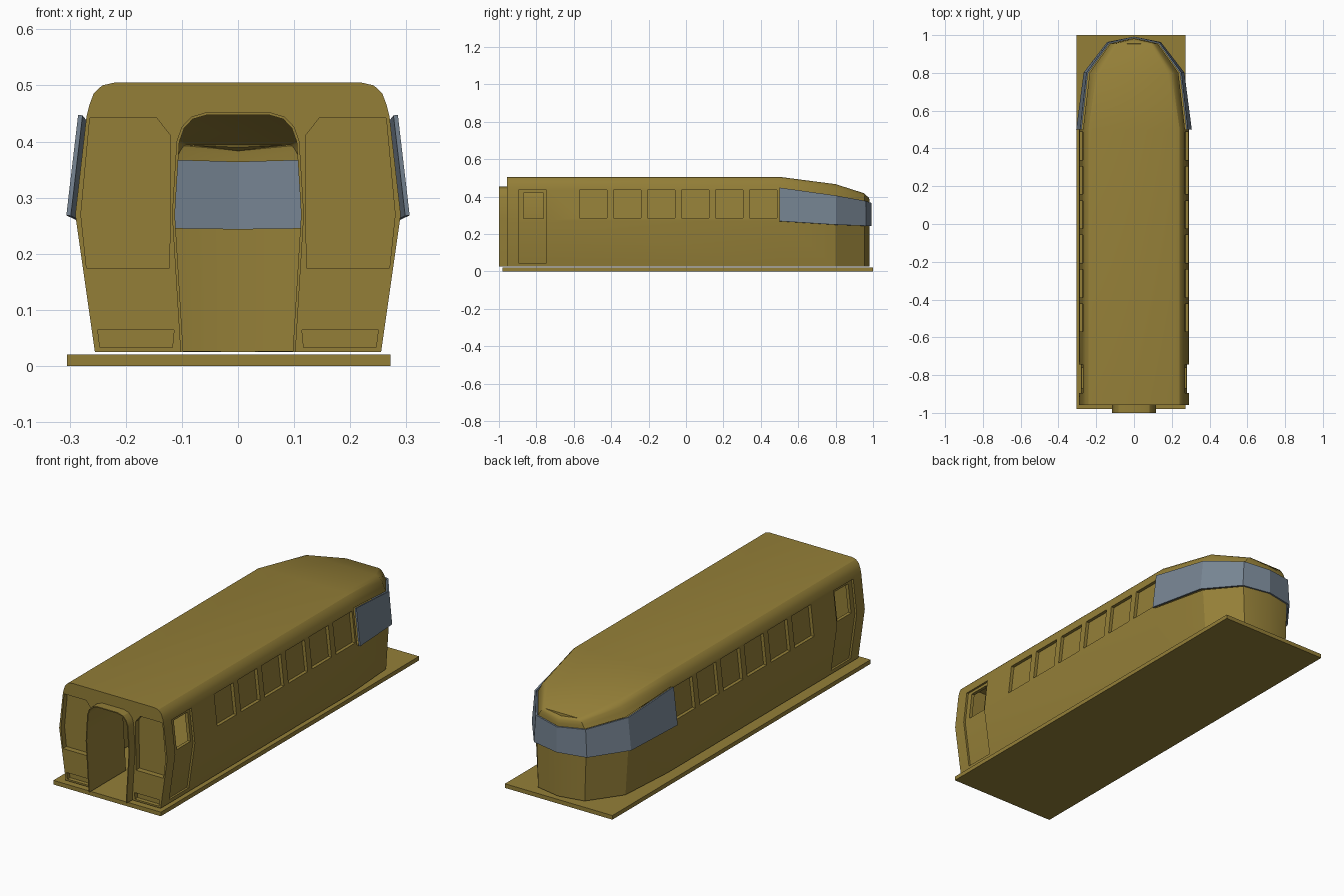
import bpy, bmesh, math

if "Cube" in bpy.data.objects:
    bpy.data.objects.remove(bpy.data.objects["Cube"])


def material(name, rgb):
    m = bpy.data.materials.new(name)
    m.diffuse_color = (*rgb, 1)
    m.use_nodes = True
    m.node_tree.nodes["Principled BSDF"].inputs["Base Color"].default_value = m.diffuse_color
    return m


OCHRE = material("ochre paint", (0.296, 0.212, 0.039))
SLATE = material("slate glass", (0.181, 0.231, 0.287))


def finish(name, bm, mat):
    bmesh.ops.recalc_face_normals(bm, faces=bm.faces)
    me = bpy.data.meshes.new(name)
    bm.to_mesh(me)
    bm.free()
    ob = bpy.data.objects.new(name, me)
    bpy.context.collection.objects.link(ob)
    me.materials.append(mat)
    return ob


def prism(bm, pts, y0, y1, side=1, capped=True):
    """Extrude an x-z outline along y; side=-1 mirrors it."""
    a = [bm.verts.new((side * x, y0, z)) for x, z in pts]
    b = [bm.verts.new((side * x, y1, z)) for x, z in pts]
    n = len(pts)
    for i in range(n if capped else n - 1):
        j = (i + 1) % n
        bm.faces.new((a[i], a[j], b[j], b[i]))
    if capped:
        bm.faces.new(a)
        bm.faces.new(b[::-1])


def select(ob):
    bpy.ops.object.select_all(action='DESELECT')
    bpy.context.view_layer.objects.active = ob
    ob.select_set(True)


def apply(ob, kind, **settings):
    select(ob)
    m = ob.modifiers.new(kind, kind)
    for k, v in settings.items():
        setattr(m, k, v)
    bpy.ops.object.modifier_apply(modifier=m.name)


def cut(ob, bm):
    cutter = finish("cutter", bm, OCHRE)
    cutter.hide_render = True
    apply(ob, 'BOOLEAN', operation='DIFFERENCE', solver='EXACT', object=cutter)
    bpy.data.objects.remove(cutter)


def smooth(ob):
    select(ob)
    bpy.ops.object.shade_smooth_by_angle(angle=math.radians(28))


def loft(bm, stations):
    """Columns of (x, y, z) on the right side up to the nose, mirrored to the left."""
    left = [[(-x, y, z) for x, y, z in c] for c in stations[:-1]]
    cols = left + stations[::-1][:1] + stations[:-1][::-1]
    return [[bm.verts.new(p) for p in c] for c in cols]


# Wall and roof cross-section of the straight part
SECTION = [(.255, .025), (.29, .27), (.27, .445), (.265, .465),
           (.257, .486), (.242, .5), (.22, .505)]


def wall_x(z):
    for (x0, z0), (x1, z1) in zip(SECTION, SECTION[1:]):
        if z <= z1:
            return x0 + (x1 - x0) * (z - z0) / (z1 - z0)


# Body shell: straight sides, faceted nose, open band for the windscreen
FRONT = -.91
nose_a = [(.235, .025), (.25, .25), (.235, .402), (.222, .425), (.213, .447), (.198, .461), (.18, .466)]
nose_b = [(.125, .025), (.132, .245), (.125, .374), (.116, .39), (.108, .404), (.098, .413), (.088, .417)]
nose_c = [(.98, .025), (.982, .244), (.982, .365), (.982, .38), (.978, .394), (.968, .402), (.955, .405)]
stations = [[(x, FRONT, z) for x, z in SECTION],
            [(x, .5, z) for x, z in SECTION],
            [(x, .8, z) for x, z in nose_a],
            [(x, .955 - .1 * max(0, z - .4), z) for x, z in nose_b],
            [(0, y, z) for y, z in nose_c]]
bm = bmesh.new()
cols = loft(bm, stations)
last = len(cols) - 1
for i in range(last):
    for j in range(len(SECTION) - 1):
        if j == 1 and 0 < i < last - 1:
            continue
        bm.faces.new((cols[i][j], cols[i + 1][j], cols[i + 1][j + 1], cols[i][j + 1]))
for i in range(4):
    strip = [cols[i][-1], cols[i + 1][-1], cols[last - i - 1][-1], cols[last - i][-1]]
    bm.faces.new(list(dict.fromkeys(strip)))
bmesh.ops.recalc_face_normals(bm, faces=bm.faces)
bm.faces.ensure_lookup_table()
roof = max(bm.faces, key=lambda f: f.calc_center_median().z)
if roof.normal.z < 0:
    bmesh.ops.reverse_faces(bm, faces=bm.faces)
body = finish("body_shell", bm, OCHRE)
apply(body, 'SOLIDIFY', thickness=.026, offset=-1)


def side_cut(bm, y0, y1, zs, depth):
    """Pocket that follows the slanted wall, on both sides."""
    inner = [(wall_x(z) - depth, z) for z in zs]
    for s in (1, -1):
        prism(bm, inner + [(.34, zs[-1]), (.34, zs[0])], y0, y1, s)


# Side windows and door recesses
bm = bmesh.new()
for k in range(6):
    y = -.57 + k * .182
    side_cut(bm, y, y + .147, (.285, .435), .016)
side_cut(bm, -.895, -.745, (.045, .27, .435), .01)
cut(body, bm)
# Door windows
bm = bmesh.new()
side_cut(bm, -.868, -.762, (.282, .42), .08)
cut(body, bm)
smooth(body)

# Front wall with doorway, window recesses and lamp recesses
DOOR = [(.1, .025), (.115, .27), (.107, .4), (.098, .425), (.082, .442), (.055, .45)]
bm = bmesh.new()
half = SECTION + DOOR[::-1]
mirror = [(-x, z) for x, z in SECTION[::-1]]
door_left = [(-x, z) for x, z in DOOR]
prism(bm, SECTION + mirror + door_left + DOOR[::-1], -.957, FRONT)
front = finish("front_wall", bm, OCHRE)
bm = bmesh.new()
for s in (1, -1):
    prism(bm, [(.122, .175), (.27, .175), (.28, .27), (.264, .442), (.145, .442), (.12, .41)],
          -1.1, -.93, s)
    prism(bm, [(.117, .033), (.246, .033), (.25, .064), (.114, .064)], -1.1, -.937, s)
cut(front, bm)
smooth(front)

# Gangway frame around the doorway, running inward as a partition
bm = bmesh.new()
prism(bm, DOOR + door_left[::-1], -1, -.72, 1, False)
bmesh.ops.recalc_face_normals(bm, faces=bm.faces)
frame = finish("doorway_frame", bm, OCHRE)
apply(frame, 'SOLIDIFY', thickness=.005, offset=0)
smooth(frame)

# Wraparound windscreen
bm = bmesh.new()
cols = loft(bm, [[(.302, .5, .268), (.281, .5, .447)],
                 [(.263, .8, .249), (.247, .8, .405)],
                 [(.14, .96, .243), (.132, .958, .376)],
                 [(0, .988, .242), (0, .988, .366)]])
for a, b in zip(cols, cols[1:]):
    bm.faces.new((a[0], b[0], b[1], a[1]))
glass = finish("windscreen", bm, SLATE)
apply(glass, 'SOLIDIFY', thickness=.008, offset=0)

# Base plate
bm = bmesh.new()
prism(bm, [(-.305, 0), (.272, 0), (.272, .02), (-.305, .02)], -.98, 1)
finish("base_plate", bm, OCHRE)
